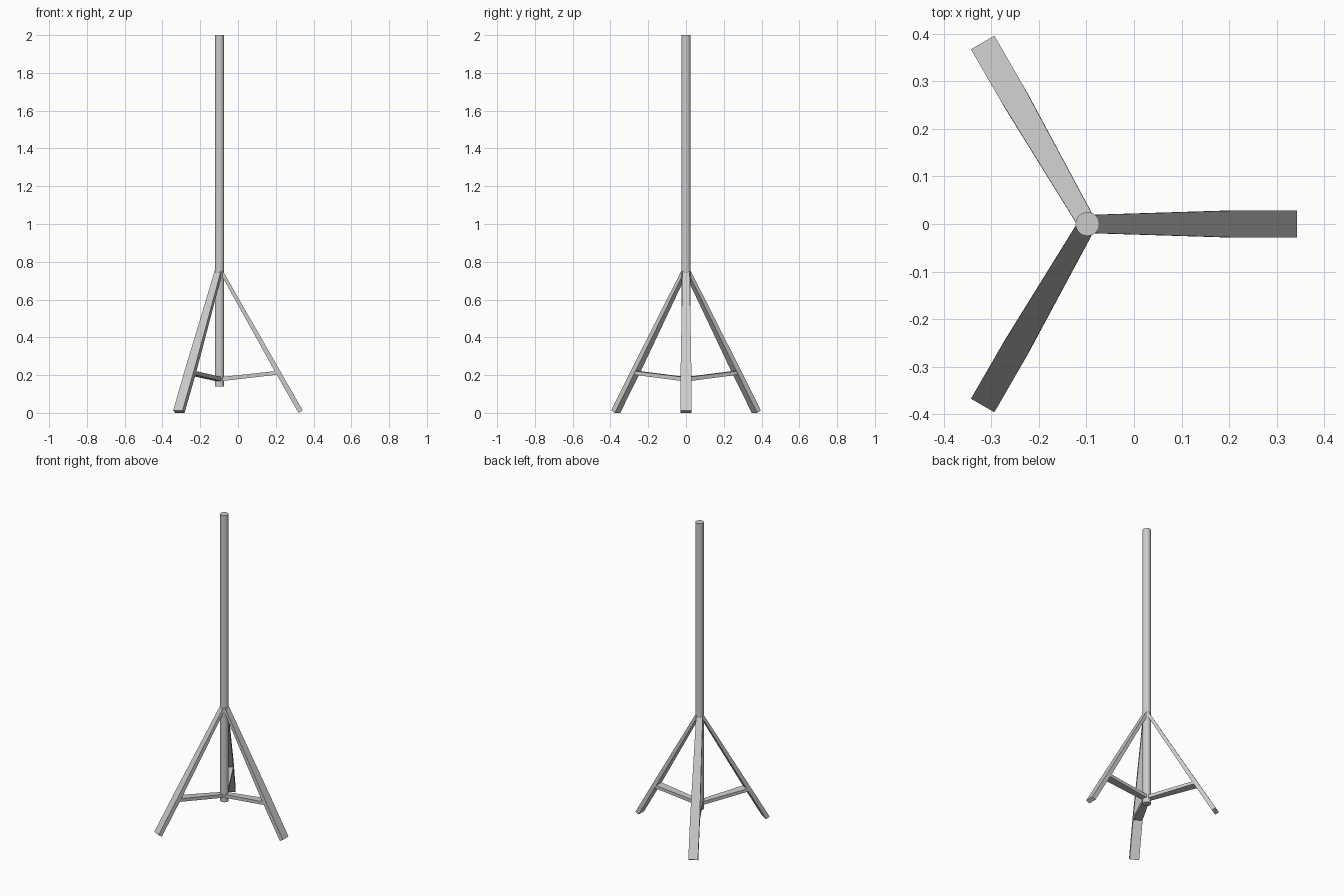
import bpy, bmesh, math
from mathutils import Matrix, Vector

if "Cube" in bpy.data.objects:
    bpy.data.objects.remove(bpy.data.objects["Cube"])

PX = -0.098  # pole axis in x


def bar(name, sections, angle):
    """Flat tapered bar: each section is (upper (r, z), lower (r, z), width), turned about the pole."""
    bm = bmesh.new()
    rings = []
    for (ur, uz), (lr, lz), w in sections:
        h = w / 2
        rings.append([bm.verts.new(Vector(p)) for p in
                      ((ur, -h, uz), (ur, h, uz), (lr, h, lz), (lr, -h, lz))])
    for a, b in zip(rings, rings[1:]):
        for i in range(4):
            j = (i + 1) % 4
            bm.faces.new((a[i], a[j], b[j], b[i]))
    bm.faces.new(rings[0])
    bm.faces.new(rings[-1])
    bmesh.ops.recalc_face_normals(bm, faces=bm.faces)
    bm.transform(Matrix.Translation((PX, 0, 0)) @ Matrix.Rotation(angle, 4, 'Z'))
    me = bpy.data.meshes.new(name)
    bm.to_mesh(me)
    bm.free()
    ob = bpy.data.objects.new(name, me)
    bpy.context.collection.objects.link(ob)


# Central pole
bpy.ops.mesh.primitive_cylinder_add(vertices=32, radius=0.025, depth=1.86,
                                    location=(PX, 0, 1.07))
bpy.context.object.name = "pole"
bpy.ops.object.shade_smooth_by_angle(angle=math.radians(35))

# Three legs, each tied to the pole by a brace
leg = [((0.009, 0.767), (-0.006, 0.758), 0.038),
       ((0.320, 0.224), (0.298, 0.211), 0.057),
       ((0.441, 0.013), (0.4185, 0.0), 0.057)]
brace = [((0.0, 0.189), (0.0, 0.167), 0.036),
         ((0.303, 0.222), (0.312, 0.203), 0.055)]
for k in range(3):
    ang = math.radians(120 * k)
    bar(f"leg_{k + 1}", leg, ang)
    bar(f"brace_{k + 1}", brace, ang)
